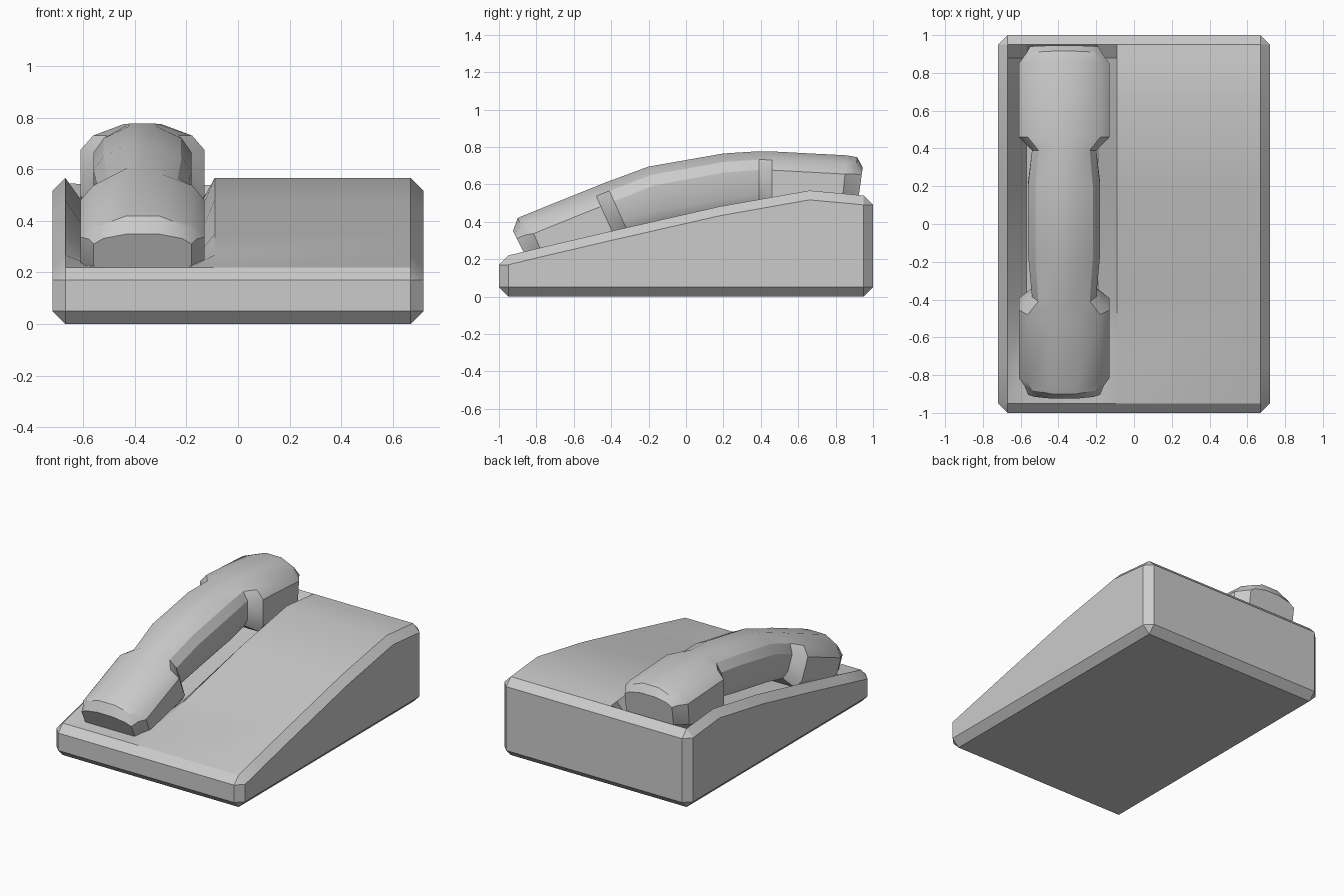
import bpy, bmesh, math

if "Cube" in bpy.data.objects:
    bpy.data.objects.remove(bpy.data.objects["Cube"])


def loft(name, rings):
    """Skin a list of closed point rings, cap both ends, smooth by angle."""
    bm = bmesh.new()
    loops = [[bm.verts.new(p) for p in ring] for ring in rings]
    n = len(loops[0])
    for a, b in zip(loops, loops[1:]):
        for i in range(n):
            j = (i + 1) % n
            bm.faces.new((a[i], a[j], b[j], b[i]))
    bm.faces.new(loops[0])
    bm.faces.new(loops[-1])
    bmesh.ops.remove_doubles(bm, verts=bm.verts[:], dist=0.0005)
    bmesh.ops.recalc_face_normals(bm, faces=bm.faces[:])
    mesh = bpy.data.meshes.new(name)
    bm.to_mesh(mesh)
    bm.free()
    obj = bpy.data.objects.new(name, mesh)
    bpy.context.collection.objects.link(obj)
    bpy.ops.object.select_all(action='DESELECT')
    obj.select_set(True)
    bpy.context.view_layer.objects.active = obj
    bpy.ops.object.shade_smooth_by_angle(angle=math.radians(30))
    return obj


# Wedge base: cross-sections along y with chamfered edges and a handset trough
HALF, CH = 0.72, 0.05


def base_ring(y, top, trough, end=False):
    inner = HALF - CH
    side = inner if end else HALF
    low = CH if end else 0.0
    high = top - CH if end else top
    return [(x, y, z) for x, z in (
        (-inner, low), (-side, CH), (-side, top - CH), (-inner, high),
        (-0.57, high - trough), (-0.19, high - trough), (-0.09, high),
        (inner, high), (side, top - CH), (side, CH), (inner, low))]


base_rows = [  # y, top height, trough depth
    (-0.95, 0.22, 0), (-0.75, 0.268, 0.04), (-0.4, 0.35, 0.10),
    (0.18, 0.482, 0.15), (0.66, 0.567, 0.18), (0.88, 0.547, 0.12),
    (0.95, 0.54, 0)]
rings = [base_ring(-1, 0.22, 0, True)]
rings += [base_ring(*r) for r in base_rows]
rings.append(base_ring(1, 0.54, 0, True))
loft("phone_base", rings)

# Handset: tilted rounded sections swept along an arched spine
CX = -0.37


def handset_ring(y, z, w, depth, lean, crown=1.0):
    half = [(0.3, 0), (0.8, 0.045 * crown), (1, 0.1 * crown),
            (1, depth - 0.05), (0.85, depth)]
    right = [(CX + w * u, y + lean * d, z - d) for u, d in half]
    left = [(CX - w * u, y + lean * d, z - d) for u, d in reversed(half)]
    return right + left


handset_rows = [  # y, top height, half width, depth, lean, crown
    (-0.925, 0.35, 0.19, 0.17, 0.5, 0.4),
    (-0.90, 0.42, 0.21, 0.25, 0.48, 0.9),
    (-0.86, 0.437, 0.24, 0.26, 0.45),
    (-0.50, 0.582, 0.24, 0.29, 0.45),
    (-0.43, 0.61, 0.17, 0.25, 0.45),
    (-0.20, 0.695, 0.19, 0.28, 0.3),
    (0.20, 0.765, 0.19, 0.29, 0.12),
    (0.39, 0.777, 0.17, 0.28, 0.0),
    (0.46, 0.776, 0.24, 0.33, 0.0),
    (0.86, 0.755, 0.24, 0.32, -0.1),
    (0.915, 0.745, 0.2, 0.31, -0.12, 0.9),
    (0.945, 0.69, 0.18, 0.25, -0.14, 0.4)]
loft("handset", [handset_ring(*r) for r in handset_rows])
